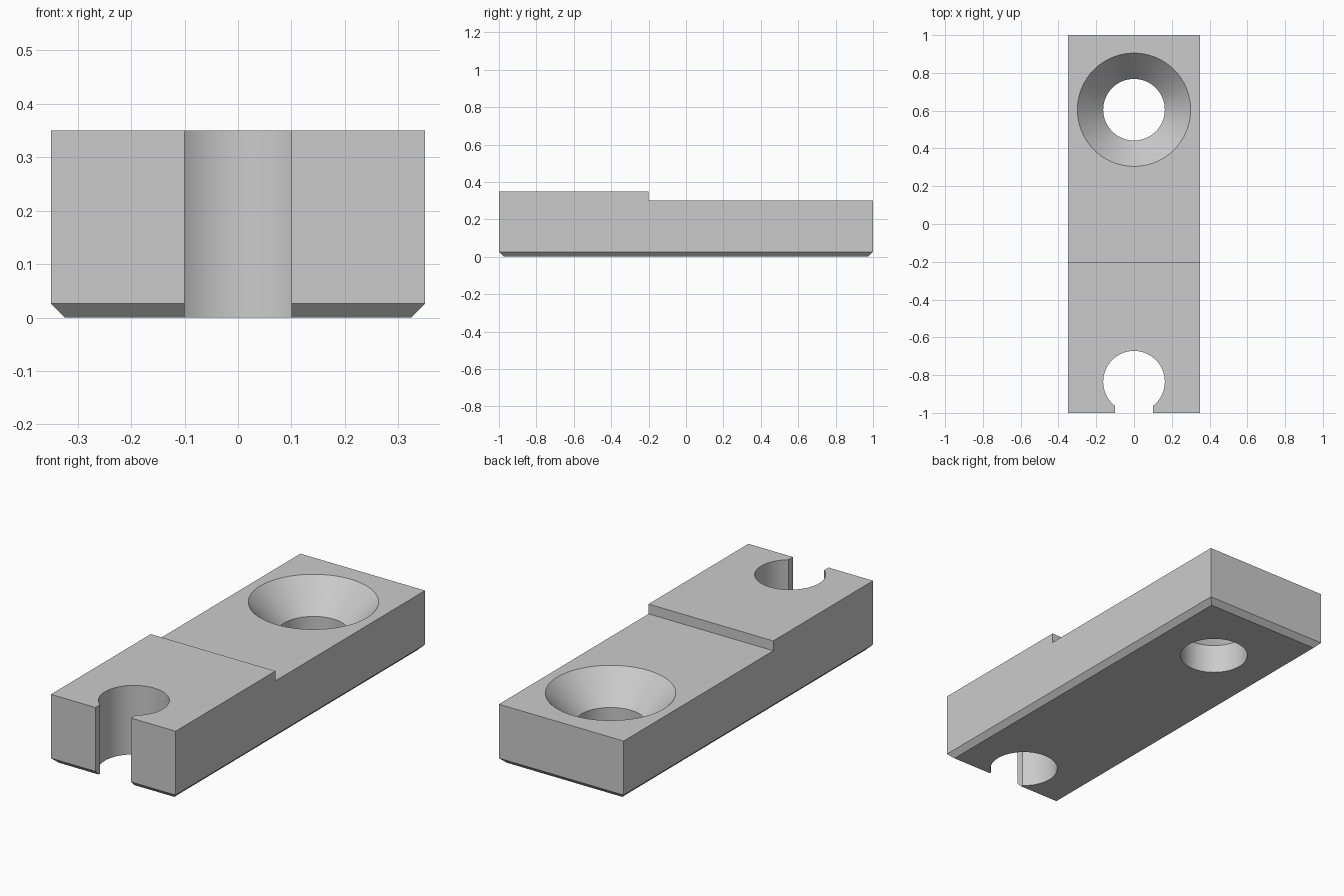
import bpy, bmesh, math

if "Cube" in bpy.data.objects:
    bpy.data.objects.remove(bpy.data.objects["Cube"], do_unlink=True)

HALF_W, HOLE_R, SEGS = 0.35, 0.163, 64

grey = bpy.data.materials.new("plain_grey")
grey.use_nodes = True
grey.diffuse_color = (0.6, 0.6, 0.6, 1)
grey.node_tree.nodes["Principled BSDF"].inputs["Base Color"].default_value = (0.6, 0.6, 0.6, 1)


def make_object(name, bm):
    bmesh.ops.recalc_face_normals(bm, faces=bm.faces)
    mesh = bpy.data.meshes.new(name)
    bm.to_mesh(mesh)
    bm.free()
    mesh.materials.append(grey)
    obj = bpy.data.objects.new(name, mesh)
    bpy.context.collection.objects.link(obj)
    return obj


def extrude_outline(points, offset):
    """Prism made from a closed outline swept along an offset."""
    bm = bmesh.new()
    face = bm.faces.new([bm.verts.new(p) for p in points])
    swept = bmesh.ops.extrude_face_region(bm, geom=[face])["geom"]
    verts = [v for v in swept if isinstance(v, bmesh.types.BMVert)]
    bmesh.ops.translate(bm, verts=verts, vec=offset)
    return bm


# Stepped block with a chamfer around the underside
side = [(-1, 0), (1, 0), (1, 0.3), (-0.2, 0.3), (-0.2, 0.35), (-1, 0.35)]
bm = extrude_outline([(-HALF_W, y, z) for y, z in side], (2 * HALF_W, 0, 0))
bottom = [e for e in bm.edges if all(abs(v.co.z) < 1e-6 for v in e.verts)]
bmesh.ops.bevel(bm, geom=bottom, offset=0.026, segments=1, affect='EDGES')
block = make_object("mounting_block", bm)

# Keyhole cutter: round hole that opens through the front by a narrow slot
slot, centre_y = 0.1, -0.835
start = -math.pi / 2 + math.asin(slot / HOLE_R)
sweep = 2 * (math.pi / 2 - start) 
outline = []
for i in range(SEGS + 1):
    a = start + sweep * i / SEGS
    outline.append((HOLE_R * math.cos(a), centre_y + HOLE_R * math.sin(a), -0.1))
outline += [(-slot, -1.2, -0.1), (slot, -1.2, -0.1)]
keyhole = make_object("keyhole_cutter", extrude_outline(outline, (0, 0, 0.7)))

# Countersunk screw hole cutter: stacked rings, the cone running past the top
top_r, neck_z, over = 0.3, 0.15, 0.1
slope = (top_r - HOLE_R) / (0.3 - neck_z)
bm = bmesh.new()
rings = []
for r, z in [(HOLE_R, -0.1), (HOLE_R, neck_z), (top_r + slope * over, 0.3 + over)]:
    rings.append([bm.verts.new((r * math.cos(math.tau * i / SEGS),
                                0.605 + r * math.sin(math.tau * i / SEGS), z))
                  for i in range(SEGS)])
for low, high in zip(rings, rings[1:]):
    for i in range(SEGS):
        j = (i + 1) % SEGS
        bm.faces.new((low[i], low[j], high[j], high[i]))
bm.faces.new(rings[0])
bm.faces.new(rings[-1])
countersink = make_object("countersink_cutter", bm)

# Cut both holes, then drop the cutters
bpy.ops.object.select_all(action='DESELECT')
bpy.context.view_layer.objects.active = block
block.select_set(True)
for cutter in (keyhole, countersink):
    cutter.hide_render = True
    mod = block.modifiers.new(cutter.name, 'BOOLEAN')
    mod.operation = 'DIFFERENCE'
    mod.solver = 'EXACT'
    mod.object = cutter
    bpy.ops.object.modifier_apply(modifier=mod.name)
    bpy.data.objects.remove(cutter, do_unlink=True)

bpy.ops.object.shade_smooth_by_angle(angle=math.radians(25))
